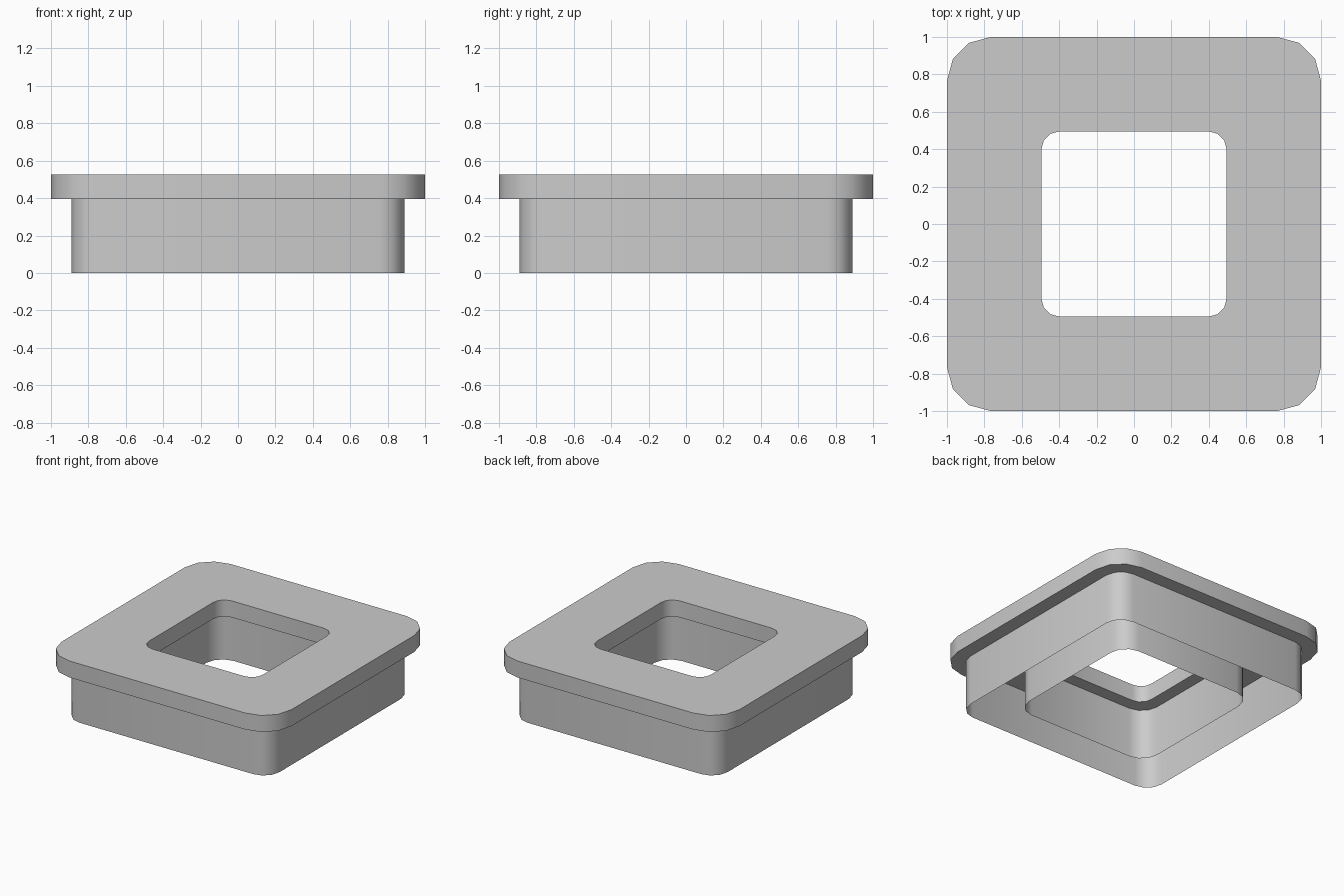
import bpy, bmesh, math

cube = bpy.data.objects.get("Cube")
if cube:
    bpy.data.objects.remove(cube, do_unlink=True)

LEDGE, TOP = 0.395, 0.525

grey = bpy.data.materials.new("light_grey")
grey.use_nodes = True
grey.diffuse_color = (0.6, 0.6, 0.6, 1)
grey.node_tree.nodes["Principled BSDF"].inputs["Base Color"].default_value = (0.6, 0.6, 0.6, 1)


def ring(bm, half, radius, z, steps=3):
    """Rounded square loop of vertices, counter-clockwise from above."""
    verts = []
    for corner in range(4):
        mid = math.radians(45 + 90 * corner)
        cx = math.copysign(half - radius, math.cos(mid))
        cy = math.copysign(half - radius, math.sin(mid))
        for i in range(steps + 1):
            a = math.radians(90 * corner + 90 * i / steps)
            verts.append(bm.verts.new((cx + radius * math.cos(a), cy + radius * math.sin(a), z)))
    return verts


def bridge(bm, a, b):
    n = len(a)
    for i in range(n):
        j = (i + 1) % n
        bm.faces.new((a[i], a[j], b[j], b[i]))


def finish(bm, name):
    mesh = bpy.data.meshes.new(name)
    bm.to_mesh(mesh)
    bm.free()
    mesh.materials.append(grey)
    obj = bpy.data.objects.new(name, mesh)
    bpy.context.collection.objects.link(obj)
    bpy.ops.object.select_all(action="DESELECT")
    obj.select_set(True)
    bpy.context.view_layer.objects.active = obj
    bpy.ops.object.shade_smooth_by_angle(angle=math.radians(40))


# Top flange: solid rounded plate with a square opening
bm = bmesh.new()
loops = [ring(bm, 1.0, 0.235, LEDGE), ring(bm, 1.0, 0.235, TOP),
         ring(bm, 0.495, 0.095, TOP), ring(bm, 0.495, 0.095, LEDGE)]
for i in range(4):
    bridge(bm, loops[i], loops[(i + 1) % 4])
finish(bm, "top_flange")

# Thin skirts below the flange, open at the bottom
for name, half, radius, outward in (("outer_skirt", 0.89, 0.135, True),
                                    ("inner_skirt", 0.595, 0.14, False)):
    bm = bmesh.new()
    low, high = ring(bm, half, radius, 0), ring(bm, half, radius, LEDGE)
    if outward:
        bridge(bm, low, high)
    else:
        bridge(bm, high, low)
    finish(bm, name)
